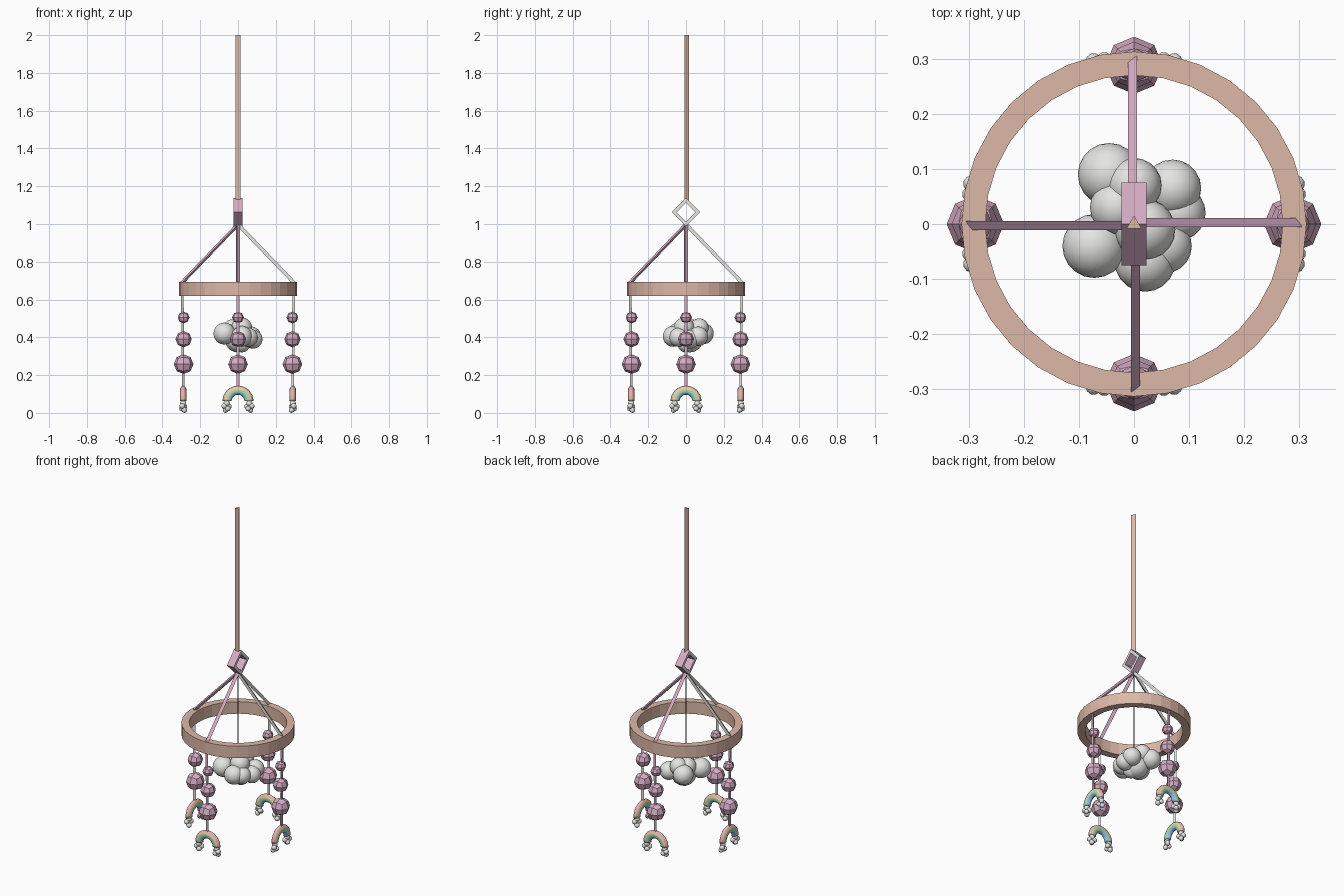
import bpy, bmesh, math
from mathutils import Vector, Matrix

if "Cube" in bpy.data.objects:
    bpy.data.objects.remove(bpy.data.objects["Cube"])


def mat(name, rgb):
    m = bpy.data.materials.new(name)
    m.diffuse_color = (*rgb, 1)
    m.use_nodes = True
    m.node_tree.nodes["Principled BSDF"].inputs["Base Color"].default_value = m.diffuse_color
    return m


TAN = mat("wood_tan", (0.72, 0.48, 0.39))
PINK = mat("pink", (0.68, 0.42, 0.56))
WHITE = mat("white", (0.78, 0.78, 0.76))
DARK = mat("dark_thread", (0.05, 0.05, 0.05))
BANDS = [mat("rainbow_blue", (0.30, 0.50, 0.75)), mat("rainbow_aqua", (0.35, 0.68, 0.68)),
         mat("rainbow_green", (0.50, 0.72, 0.42)), mat("rainbow_yellow", (0.80, 0.72, 0.40)),
         mat("rainbow_coral", (0.78, 0.45, 0.40))]


def finish(bm, name, mats, rot=0.0, smooth=False):
    bmesh.ops.recalc_face_normals(bm, faces=bm.faces)
    bm.transform(Matrix.Rotation(rot, 4, 'Z'))
    me = bpy.data.meshes.new(name)
    for f in bm.faces:
        f.smooth = smooth
    bm.to_mesh(me)
    bm.free()
    for m in mats:
        me.materials.append(m)
    ob = bpy.data.objects.new(name, me)
    bpy.context.collection.objects.link(ob)
    return ob


def loft(bm, loops, closed=False, rule=None):
    """Skin between point loops; rule(side) gives the material index."""
    rows = [[bm.verts.new(p) for p in lp] for lp in loops]
    n = len(rows[0])
    for i in range(len(rows) if closed else len(rows) - 1):
        a, b = rows[i], rows[(i + 1) % len(rows)]
        for j in range(n):
            k = (j + 1) % n
            f = bm.faces.new((a[j], a[k], b[k], b[j]))
            f.material_index = rule(j) if rule else 0
    if not closed:
        bm.faces.new(rows[0][::-1])
        bm.faces.new(rows[-1])


def ring(name, profile, sides, mats, rule, start=0.0, to3d=None):
    bm = bmesh.new()
    loops = []
    for i in range(sides):
        a = start + 2 * math.pi * i / sides
        loops.append([to3d(r, h, a) for r, h in profile])
    loft(bm, loops, True, rule)
    return finish(bm, name, mats)


def cord(name, a, b, radius, u, v, turn, mats, rule, rot=0.0):
    """Three sided cord; u, v span the cross-section."""
    a, b, u, v = Vector(a), Vector(b), Vector(u), Vector(v)
    sec = [radius * (math.cos(turn + k * 2 * math.pi / 3) * u +
                     math.sin(turn + k * 2 * math.pi / 3) * v) for k in range(3)]
    bm = bmesh.new()
    loft(bm, [[a + s for s in sec], [b + s for s in sec]], False, rule)
    return finish(bm, name, mats, rot)


def puff(name, lumps, rot=0.0, sub=3):
    """Smooth cloud of overlapping balls (x, y, z, radius)."""
    bm = bmesh.new()
    for x, y, z, r in lumps:
        bmesh.ops.create_icosphere(bm, subdivisions=sub, radius=r,
                                   matrix=Matrix.Translation((x, y, z)))
    return finish(bm, name, [WHITE], rot, True)


def bead(name, loc, r, rot):
    """Faceted ball from a once-subdivided cube."""
    bm = bmesh.new()
    bmesh.ops.create_cube(bm, size=2)
    bmesh.ops.subdivide_edges(bm, edges=bm.edges, cuts=1, use_grid_fill=True)
    for v in bm.verts:
        v.co = v.co.normalized() * r + Vector(loc)
    return finish(bm, name, [PINK], rot)


def rainbow(name, loc, rot):
    """Half hoop with an oval section, coloured in bands by radius."""
    bm = bmesh.new()
    n, mid, tr, td = 20, 0.058, 0.024, 0.017
    loops = []
    for i in range(17):
        t = math.pi * i / 16
        lp = []
        for j in range(n):
            s = 2 * math.pi * j / n
            r = mid + tr * math.cos(s)
            lp.append(Vector(loc) + Vector((td * math.sin(s), r * math.cos(t), r * math.sin(t))))
        loops.append(lp)

    def band(j):
        c = math.cos(2 * math.pi * (j + 0.5) / n)
        return min(4, int((c + 1) / 2 * 5))
    loft(bm, loops, False, band)
    return finish(bm, name, BANDS, rot, True)


X, Y, Z = (1, 0, 0), (0, 1, 0), (0, 0, 1)

# Hanging cord and diamond link
cord("hanging_cord", (0, 0, 1.125), (0, 0, 2.0), 0.0155, X, Y, math.pi / 2, [TAN], None)
ring("diamond_link", [(0.05, -0.023), (0.075, -0.023), (0.075, 0.023), (0.05, 0.023)], 4,
     [PINK, WHITE], lambda j: 1 if j % 2 == 0 else 0, 0.0,
     lambda r, h, a: (h, r * math.cos(a), 1.063 + r * math.sin(a)))

# Wooden hoop
ring("wooden_hoop", [(0.27, 0.62), (0.313, 0.62), (0.313, 0.693), (0.27, 0.693)], 32,
     [TAN], None, 0.0, lambda r, h, a: (r * math.cos(a), r * math.sin(a), h))

# Four straps, each with a string of beads and a rainbow
d = Vector((0.298, 0, -0.31)).normalized()
normal = Vector((-d.z, 0, d.x))
for q, side in enumerate(("right", "back", "left", "front")):
    rot = q * math.pi / 2
    cord(side + "_strap", (0, 0, 0.998), (0.298, 0, 0.688), 0.011, Y, normal, 0,
         [PINK, WHITE], lambda j: 1 if j == 1 else 0, rot)
    cord(side + "_string", (0.297, 0, 0.64), (0.292, 0, 0.125), 0.009, X, Y, math.pi / 3,
         [WHITE, PINK], lambda j: 1 if j == 2 else 0, rot)
    for k, (z, r) in enumerate(((0.505, 0.031), (0.39, 0.043), (0.258, 0.052))):
        bead(f"{side}_bead_{k + 1}", (0.288, 0, z), r, rot)
    rainbow(side + "_rainbow", (0.29, 0, 0.062), rot)
    for s, tag in ((-1, "a"), (1, "b")):
        y = s * 0.06
        puff(f"{side}_small_cloud_{tag}",
             [(0.29, y, 0.05, 0.017), (0.295, y + s * 0.013, 0.036, 0.015),
              (0.283, y - s * 0.012, 0.034, 0.015), (0.298, y - s * 0.006, 0.022, 0.014),
              (0.284, y + s * 0.006, 0.015, 0.015)], rot, 2)

# Central cloud on a thin thread
puff("central_cloud",
     [(-0.045, 0.09, 0.42, 0.057), (0.0, 0.07, 0.45, 0.05), (0.07, 0.065, 0.405, 0.052),
      (0.08, 0.02, 0.39, 0.05), (0.02, -0.068, 0.405, 0.055), (-0.072, -0.04, 0.42, 0.058),
      (-0.03, 0.03, 0.445, 0.05), (0.02, -0.01, 0.45, 0.055), (0.055, -0.04, 0.40, 0.05),
      (0.0, 0.02, 0.39, 0.07), (0.02, 0.0, 0.365, 0.045)])
cord("cloud_thread", (0, 0, 0.48), (0, 0, 1.0), 0.002, X, Y, 0, [DARK], None)
